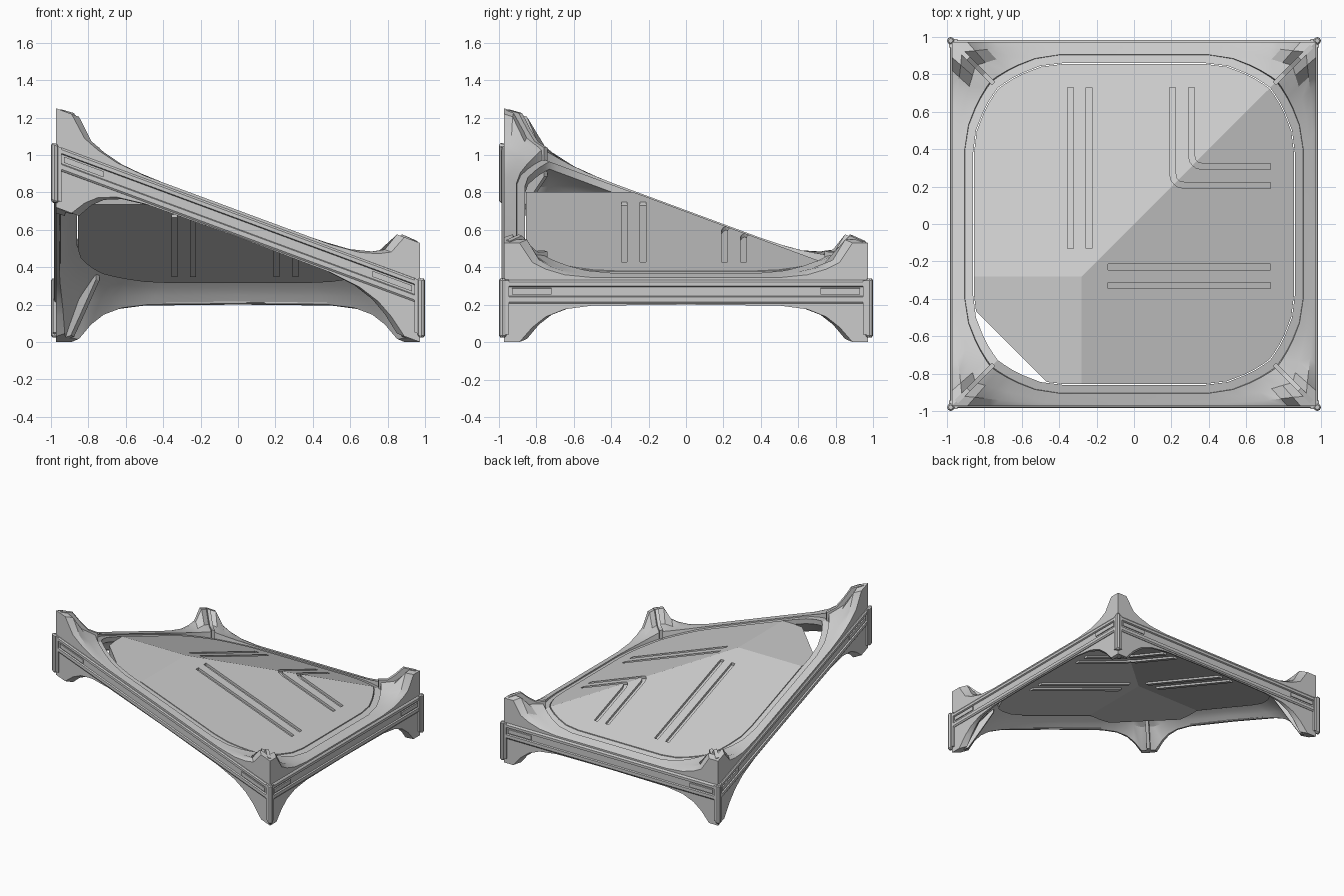
import bpy, bmesh
from math import pi, cos, sin
from mathutils import Vector

if "Cube" in bpy.data.objects:
    bpy.data.objects.remove(bpy.data.objects["Cube"])

SLOPE, EDGE = 0.37, 0.972


def lift(x, y, cap=-9):
    # Height gained from the ramp: falls towards +x and +y, highest at (-,-)
    return max(0, SLOPE * (EDGE - max(x, y, cap)))


def finish(bm, name, cap=-9):
    for v in bm.verts:
        v.co.z += lift(v.co.x, v.co.y, cap)
    bmesh.ops.recalc_face_normals(bm, faces=bm.faces)
    me = bpy.data.meshes.new(name)
    bm.to_mesh(me)
    bm.free()
    ob = bpy.data.objects.new(name, me)
    bpy.context.collection.objects.link(ob)
    return ob


def smooth(ob, angle=0.45):
    bpy.ops.object.select_all(action='DESELECT')
    ob.select_set(True)
    bpy.context.view_layer.objects.active = ob
    bpy.ops.object.shade_smooth_by_angle(angle=angle)


def loft(bm, sections, closed):
    # Joins equal-length closed sections with quads
    rows = [[bm.verts.new(p) for p in s] for s in sections]
    n = len(rows[0])
    for i in range(len(rows) if closed else len(rows) - 1):
        a, b = rows[i], rows[(i + 1) % len(rows)]
        for k in range(n):
            bm.faces.new((a[k], a[(k + 1) % n], b[(k + 1) % n], b[k]))
    if not closed:
        bm.faces.new(rows[0])
        bm.faces.new(rows[-1][::-1])


def turn(p, q):
    x, y = p[0], p[1]
    for _ in range(q):
        x, y = y, -x
    return (x, y) + tuple(p[2:])


# One eighth of the frame, side middle to corner:
# outer t, ring outer xy, ring inner xy, outer top, outer bottom, wall top at ring
octant = [
    (0.0, (0, .905), (0, .86), .345, .20, .345),
    (.50, (.40, .905), (.38, .86), .345, .195, .345),
    (.65, (.53, .885), (.50, .845), .36, .175, .35),
    (.75, (.62, .85), (.59, .81), .39, .135, .36),
    (.82, (.68, .82), (.65, .78), .425, .08, .37),
    (.89, (.73, .79), (.695, .752), .53, .0, .38),
    (EDGE, (.765, .765), (.728, .728), .53, .0, .39),
]


def section(st):
    t, ro, ri, top, bot, rt = st
    o = (t, EDGE)

    def mix(f, z):
        return (o[0] + (ro[0] - o[0]) * f, o[1] + (ro[1] - o[1]) * f, z)
    return [(*o, bot), (*o, top), mix(.25, top), mix(.6, rt + .25 * (top - rt)),
            (*ro, rt), mix(1.02, .335), (*ri, .335), (*ri, .295), (*ro, .265),
            mix(.6, .25 + .3 * (bot - .25)), mix(.25, bot)]


half = [section(s) for s in octant]
quarter = half + [[(p[1], p[0], p[2]) for p in s] for s in half[-2:0:-1]]
ring = [[turn(p, q) for p in s] for q in range(4) for s in quarter]

# Corner-flared frame with inner rounded lip
bm = bmesh.new()
loft(bm, ring, True)
smooth(finish(bm, "frame"))

# Grooved edge beams on the four sides
beam_profile = [(.95, .205), (.978, .205), (.985, .215), (.985, .24), (.975, .245),
                (.975, .295), (.985, .30), (.985, .32), (.978, .33), (.95, .335)]
bm = bmesh.new()
for q in range(4):
    loft(bm, [[turn((t, n, z), q) for n, z in beam_profile] for t in (-.965, .965)], False)
finish(bm, "edge_beams")

# Short raised bars near the beam ends
bm = bmesh.new()
for q in range(4):
    for s in (-1, 1):
        rect = [(.96, .255), (.984, .255), (.984, .287), (.96, .287)]
        loft(bm, [[turn((s * t, n, z), q) for n, z in rect] for t in (.72, .93)], False)
finish(bm, "beam_end_bars")

# Corner posts with clasp plates, and diagonal fins
posts, fins = bmesh.new(), bmesh.new()
fin = [(.75, .405), (.80, .42), (.84, .47), (.885, .54), (.95, .535),
       (.95, 0), (.885, 0), (.83, .10), (.75, .25)]
for q in range(4):
    loft(posts, [[turn((.98 + r * cos(k * pi / 4), .98 + r * sin(k * pi / 4), z), q)
                  for k in range(8)]
                 for r, z in ((.012, .025), (.02, .035), (.02, .33), (.012, .34))], False)
    for swap in (0, 1):
        plate = [[(t, n, z) for t, n in ((.945, .95), (.98, .95), (.98, .988), (.945, .988))]
                 for z in (.04, .33)]
        if swap:
            plate = [[(p[1], p[0], p[2]) for p in s] for s in plate]
        loft(posts, [[turn(p, q) for p in s] for s in plate], False)
    loft(fins, [[turn((d + w, d - w, z), q) for d, z in fin] for w in (-.009, .009)], False)
finish(posts, "corner_posts")
finish(fins, "corner_fins")

# Sunken deck panel: two slopes meeting on a diagonal, level near the high corner
CAP = -.28
bm = bmesh.new()
bm.faces.new([bm.verts.new((s[6][0] * .995, s[6][1] * .995, .338)) for s in ring])


def cut(co, no, clear=False):
    bmesh.ops.bisect_plane(bm, geom=bm.verts[:] + bm.edges[:] + bm.faces[:], plane_co=co,
                           plane_no=no, clear_inner=clear)


cut((-.655, -.655, 0), (1, 1, 0), True)
cut((0, 0, 0), (1, -1, 0))
cut((CAP, 0, 0), (1, 0, 0))
cut((0, CAP, 0), (0, 1, 0))
ext = bmesh.ops.extrude_face_region(bm, geom=bm.faces[:])
for v in [g for g in ext["geom"] if isinstance(g, bmesh.types.BMVert)]:
    v.co.z -= .065
panel = finish(bm, "deck_panel", CAP)

# Paths of the pressed grooves
straight = [[(x, -.13), (x, .73)] for x in (-.34, -.24)]
straight += [[(-.14, y), (.73, y)] for y in (-.23, -.33)]
bent = []
for c in (.207, .307):
    leg = [(c, .73), (c, c + .06), (c + .007, c + .03), (c + .018, c + .018)]
    bent.append(leg + [(y, x) for x, y in leg[-2::-1]])


def strips(name, z0, z1, w):
    bm = bmesh.new()
    for path in straight + bent:
        pts = [Vector(p) for p in path]
        secs = []
        for i, p in enumerate(pts):
            d = (pts[min(i + 1, len(pts) - 1)] - pts[max(i - 1, 0)]).normalized()
            n = Vector((-d.y, d.x)) * w / 2
            secs.append([(*(p + n), z0), (*(p - n), z0), (*(p - n), z1), (*(p + n), z1)])
        loft(bm, secs, False)
    return finish(bm, name, CAP)


# Grooves on top, matching ribs underneath
cutter = strips("groove_cutter", .318, .40, .032)
cutter.hide_render = True
mod = panel.modifiers.new("grooves", 'BOOLEAN')
mod.operation, mod.solver, mod.object = 'DIFFERENCE', 'EXACT', cutter
bpy.context.view_layer.objects.active = panel
bpy.ops.object.modifier_apply(modifier=mod.name)
bpy.data.objects.remove(cutter)
strips("panel_ribs", .257, .29, .032)
